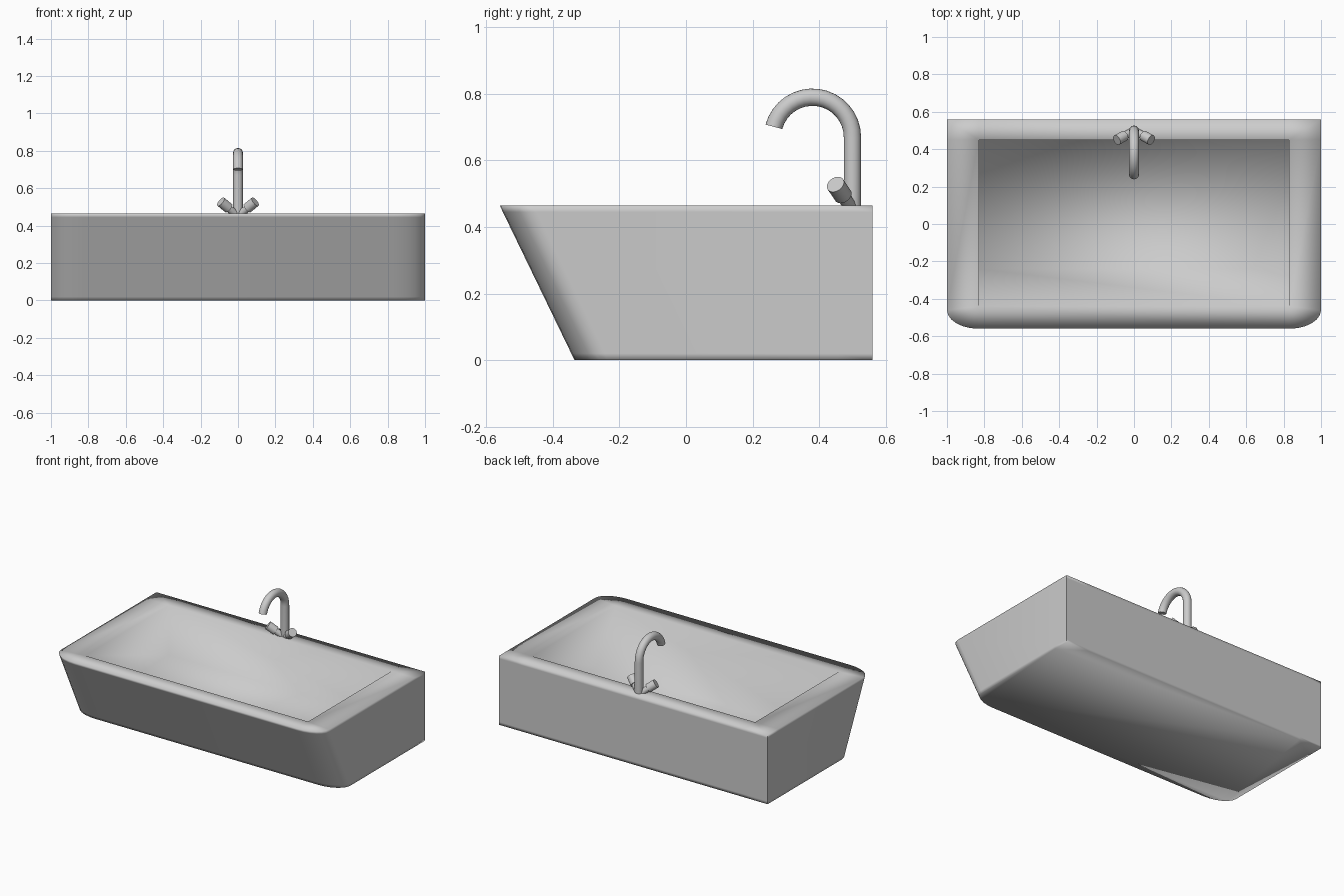
import bpy, bmesh, math
from mathutils import Vector

cube = bpy.data.objects.get("Cube")
if cube:
    bpy.data.objects.remove(cube, do_unlink=True)

grey = bpy.data.materials.new("light_grey")
grey.use_nodes = True
colour = (0.6, 0.6, 0.6, 1)
grey.diffuse_color = colour
grey.node_tree.nodes["Principled BSDF"].inputs["Base Color"].default_value = colour

TOP, BACK, FLOOR = 0.465, 0.56, 0.13
IN_X, IN_BACK, IN_FRONT, FLOOR_FRONT = 0.83, 0.45, -0.44, -0.24


def add_object(name, bm):
    bmesh.ops.recalc_face_normals(bm, faces=bm.faces)
    mesh = bpy.data.meshes.new(name)
    bm.to_mesh(mesh)
    bm.free()
    mesh.materials.append(grey)
    obj = bpy.data.objects.new(name, mesh)
    bpy.context.collection.objects.link(obj)
    return obj


def smooth(obj, degrees):
    bpy.ops.object.select_all(action='DESELECT')
    obj.select_set(True)
    bpy.context.view_layer.objects.active = obj
    bpy.ops.object.shade_smooth_by_angle(angle=math.radians(degrees))


def outline(front):
    """Plan with square back corners and rounded front corners."""
    half = [(IN_X, BACK), (1, BACK), (1, IN_BACK)]
    for i in range(7):
        a = math.pi / 2 * i / 6
        half.append((0.83 + 0.17 * math.cos(a), front + 0.1 * (1 - math.sin(a))))
    return half + [(-x, y) for x, y in reversed(half)]


# Basin: stacked outlines, then the rim and the sunken bowl
bm = bmesh.new()
rings = []
for z in (0, 0.02, 0.445, TOP):
    front = -0.335 - 0.225 * z / TOP
    rings.append([bm.verts.new((x, y, z)) for x, y in outline(front)])
for z, front in ((TOP, IN_FRONT), (FLOOR, FLOOR_FRONT)):
    ring = []
    for x, y in outline(-BACK):
        x = max(-IN_X, min(IN_X, x))
        y = IN_BACK if y >= IN_BACK else front
        ring.append(bm.verts.new((x, y, z)))
    rings.append(ring)
for low, high in zip(rings, rings[1:]):
    for i in range(len(low)):
        j = (i + 1) % len(low)
        bm.faces.new((low[i], low[j], high[j], high[i]))
bm.faces.new(rings[0])
bm.faces.new(rings[-1])
bmesh.ops.remove_doubles(bm, verts=bm.verts, dist=0.0005)
bmesh.ops.dissolve_degenerate(bm, edges=bm.edges, dist=0.0001)
for f in bm.faces:
    f.smooth = True
# Crisp upright corners at the back
for e in bm.edges:
    if all(abs(v.co.x) > 0.99 and v.co.y > 0.55 for v in e.verts):
        e.smooth = False
add_object("basin", bm)

# Swan-neck spout: a tube swept along an upright and an arc
bm = bmesh.new()
path = [(0.5, 0.45, 0)]
for i in range(17):
    a = math.radians(165 * i / 16)
    path.append((0.38 + 0.12 * math.cos(a), 0.67 + 0.12 * math.sin(a), a))
SIDES, RADIUS = 20, 0.026
loops = []
for y, z, a in path:
    loop = []
    for k in range(SIDES):
        t = math.tau * k / SIDES
        r = RADIUS * math.cos(t)
        loop.append(bm.verts.new((RADIUS * math.sin(t), y + r * math.cos(a), z + r * math.sin(a))))
    loops.append(loop)
for low, high in zip(loops, loops[1:]):
    for k in range(SIDES):
        m = (k + 1) % SIDES
        bm.faces.new((low[k], low[m], high[m], high[k]))
bm.faces.new(loops[0])
bm.faces.new(loops[-1])
smooth(add_object("spout", bm), 40)


def rod(name, start, end, radius):
    start, end = Vector(start), Vector(end)
    axis = end - start
    bm = bmesh.new()
    bmesh.ops.create_cone(bm, cap_ends=True, segments=20, radius1=radius,
                          radius2=radius, depth=axis.length)
    bmesh.ops.rotate(bm, verts=bm.verts, matrix=axis.to_track_quat('Z', 'Y').to_matrix())
    bmesh.ops.translate(bm, verts=bm.verts, vec=(start + end) / 2)
    smooth(add_object(name, bm), 40)


# Two angled tap handles beside the spout
for side, label in ((1, "left"), (-1, "right")):
    rod(label + "_handle_stem", (0, 0.5, 0.45), (side * 0.06, 0.467, 0.502), 0.02)
    rod(label + "_handle_knob", (side * 0.05, 0.472, 0.494), (side * 0.092, 0.449, 0.528), 0.028)
